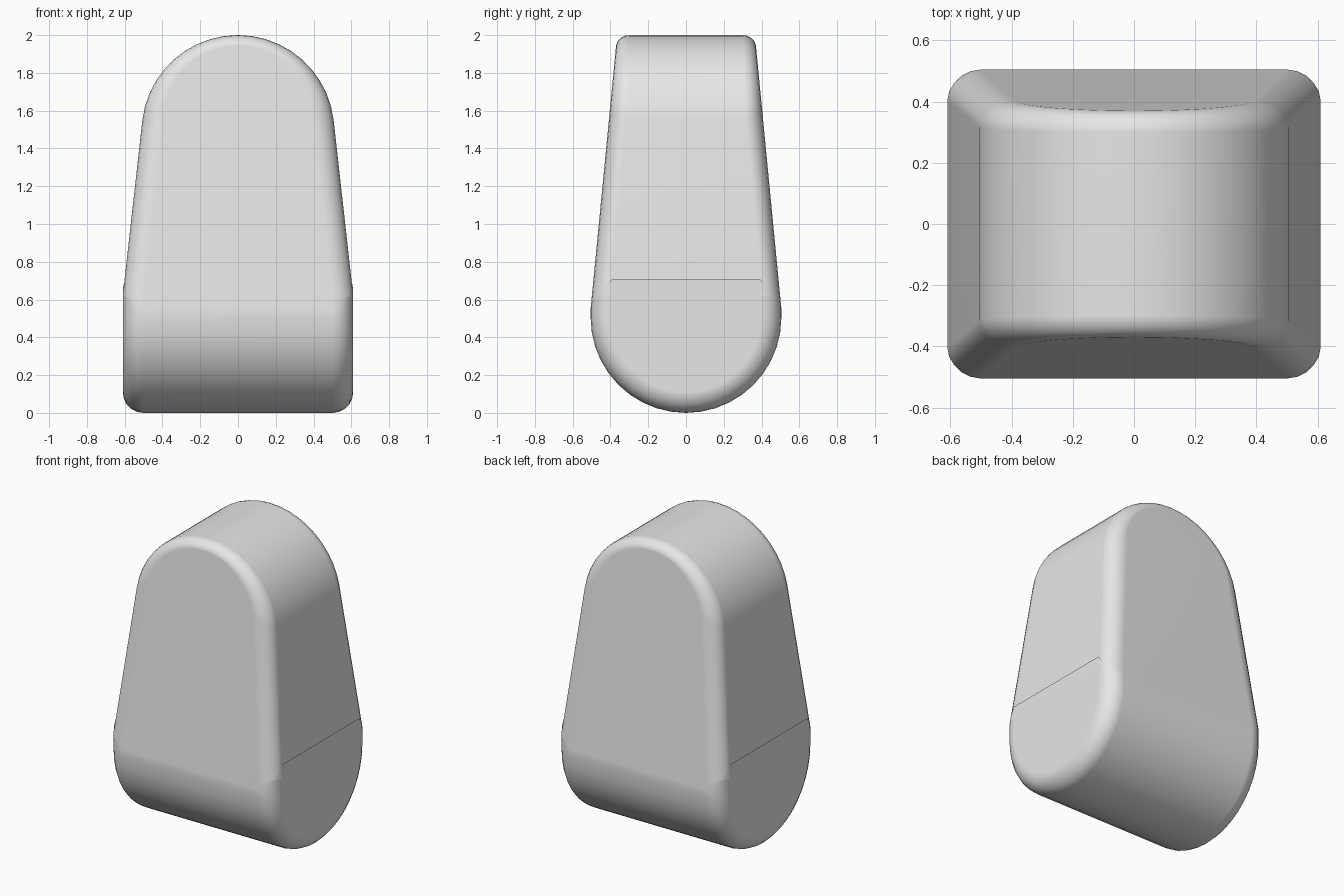
import bpy, bmesh, math
from mathutils import Vector

cube = bpy.data.objects.get("Cube")
if cube:
    bpy.data.objects.remove(cube, do_unlink=True)

grey = bpy.data.materials.new("light_grey")
grey.use_nodes = True
grey.diffuse_color = (0.8, 0.8, 0.8, 1)
grey.node_tree.nodes["Principled BSDF"].inputs["Base Color"].default_value = (0.8, 0.8, 0.8, 1)


def arc(radius, centre_z, start, end, steps):
    """Points of an arc around (0, centre_z), angles in degrees."""
    angles = [math.radians(start + (end - start) * i / steps) for i in range(steps + 1)]
    return [(radius * math.cos(a), centre_z + radius * math.sin(a)) for a in angles]


def prism(name, profile, place, half_length):
    """Extrude a closed profile both ways along the axis chosen by place."""
    bm = bmesh.new()
    face = bm.faces.new([bm.verts.new(place(u, z, -half_length)) for u, z in profile])
    far = bmesh.ops.extrude_face_region(bm, geom=[face])["geom"]
    shift = Vector(place(0, 0, 2 * half_length))
    bmesh.ops.translate(bm, vec=shift, verts=[v for v in far if isinstance(v, bmesh.types.BMVert)])
    bmesh.ops.recalc_face_normals(bm, faces=bm.faces)
    mesh = bpy.data.meshes.new(name)
    bm.to_mesh(mesh)
    bm.free()
    obj = bpy.data.objects.new(name, mesh)
    bpy.context.collection.objects.link(obj)
    return obj


# Front outline: upright base, tapering sides, round top
front = [(-0.61, -0.2), (0.61, -0.2), (0.61, 0.62)] + arc(0.51, 1.49, 7, 173, 20) + [(-0.61, 0.62)]
body = prism("body", front, lambda u, z, d: (u, d, z), 1)
body.data.materials.append(grey)

# Side outline: round bottom, tapering front and back
side = arc(0.505, 0.505, 180, 360, 20) + [(0.505, 0.55), (0.355, 2.1), (-0.355, 2.1), (-0.505, 0.55)]
cutter = prism("side_cutter", side, lambda u, z, d: (d, u, z), 1)
cutter.data.materials.append(grey)

# Keep the volume shared by both outlines
cut = body.modifiers.new("shape", "BOOLEAN")
cut.operation = "INTERSECT"
cut.solver = "EXACT"
cut.object = cutter
graph = bpy.context.evaluated_depsgraph_get()
solid = bpy.data.meshes.new_from_object(body.evaluated_get(graph))
body.modifiers.clear()
body.data = solid
bpy.data.objects.remove(cutter, do_unlink=True)

# Round the seam, more tightly over the top
bm = bmesh.new()
bm.from_mesh(solid)
bmesh.ops.remove_doubles(bm, verts=bm.verts, dist=0.0005)
weight = bm.edges.layers.float.new("bevel_weight_edge")
for edge in bm.edges:
    if len(edge.link_faces) == 2 and edge.calc_face_angle() > math.radians(40):
        z = (edge.verts[0].co.z + edge.verts[1].co.z) / 2
        edge[weight] = 1 - 0.5 * min(max((z - 1.5) / 0.5, 0), 1)
bm.to_mesh(solid)
bm.free()

bevel = body.modifiers.new("rounding", "BEVEL")
bevel.limit_method = "WEIGHT"
bevel.width = 0.11
bevel.segments = 5
bevel.use_clamp_overlap = False

# Smooth shading that keeps the broad faces flat
for poly in solid.polygons:
    poly.use_smooth = True
normals = body.modifiers.new("normals", "WEIGHTED_NORMAL")
normals.keep_sharp = True
